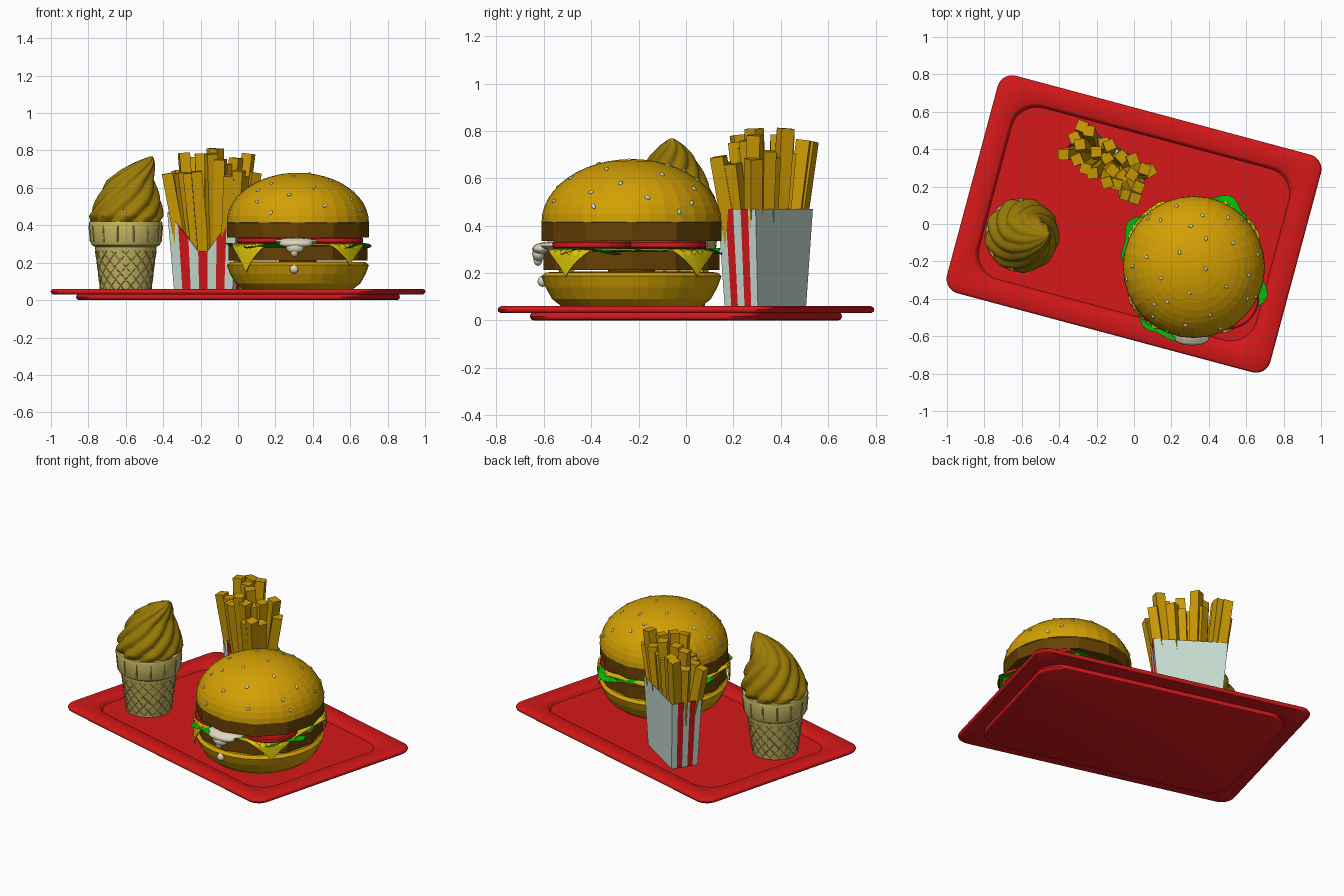
import bpy, bmesh, math, random
from math import sin, cos, pi, tau
from mathutils import Vector, Matrix

random.seed(4)
if "Cube" in bpy.data.objects:
    bpy.data.objects.remove(bpy.data.objects["Cube"])


def material(name, r, g, b):
    m = bpy.data.materials.new(name)
    m.use_nodes = True
    m.diffuse_color = (r, g, b, 1)
    m.node_tree.nodes["Principled BSDF"].inputs["Base Color"].default_value = (r, g, b, 1)
    return m


RED = material("red", .67, .009, .01)
BUN = material("golden_bun", .65, .35, .001)
FRY = material("fried_gold", .60, .32, .001)
SWIRL = material("caramel_ice", .33, .2, .002)
WAFER = material("wafer", .57, .47, .12)
MEAT = material("meat_brown", .135, .053, .001)
GREEN = material("lettuce_green", .001, .48, .003)
CHEESE = material("cheese_yellow", .77, .61, .002)
PALE = material("pale_card", .58, .73, .65)
CREAM = material("cream", .74, .69, .52)


def finish(name, bm, *mats, smooth=None):
    bmesh.ops.recalc_face_normals(bm, faces=bm.faces)
    me = bpy.data.meshes.new(name)
    bm.to_mesh(me)
    bm.free()
    ob = bpy.data.objects.new(name, me)
    bpy.context.collection.objects.link(ob)
    for m in mats:
        me.materials.append(m)
    if smooth:
        bpy.ops.object.select_all(action='DESELECT')
        ob.select_set(True)
        bpy.context.view_layer.objects.active = ob
        bpy.ops.object.shade_smooth_by_angle(angle=math.radians(smooth))
    return ob


def loft(name, rings, mat, smooth=None):
    """Skin a stack of equal closed rings and cap both ends."""
    bm = bmesh.new()
    loops = [[bm.verts.new(p) for p in ring] for ring in rings]
    for a, b in zip(loops, loops[1:]):
        for i in range(len(a)):
            j = (i + 1) % len(a)
            bm.faces.new((a[i], a[j], b[j], b[i]))
    bm.faces.new(loops[0])
    bm.faces.new(loops[-1])
    return finish(name, bm, mat, smooth=smooth)


def circle(x, y, r, z, n):
    return [(x + r * cos(tau * i / n), y + r * sin(tau * i / n), z) for i in range(n)]


def lathe(name, x, y, profile, n, mat, smooth=None):
    return loft(name, [circle(x, y, r, z, n) for r, z in profile], mat, smooth)


def thicken(ob, t):
    mod = ob.modifiers.new("thickness", 'SOLIDIFY')
    mod.thickness = t


# Tray: rounded rectangles stepped from the foot, around the rim, into the well
def tray_ring(inset, z, radius):
    hw, hh = .895 - inset - radius, .602 - inset - radius
    turn = Matrix.Rotation(math.radians(-15), 3, 'Z')
    ring = []
    for k, (sx, sy) in enumerate(((1, 1), (-1, 1), (-1, -1), (1, -1))):
        for i in range(9):
            a = (k + i / 8) * pi / 2
            ring.append(turn @ Vector((sx * hw + radius * cos(a), sy * hh + radius * sin(a), z)))
    return ring


loft("tray", [tray_ring(*p) for p in (
    (.115, 0, .13), (.104, .005, .14), (.10, .016, .14), (.104, .031, .14),
    (.01, .031, .075), (.002, .038, .08), (0, .046, .08), (.003, .054, .08), (.012, .06, .075),
    (.11, .06, .14), (.117, .055, .14), (.128, .035, .14))], RED, 40)

# Burger: buns and patties
BX, BY = .32, -.23
lathe("bottom_bun", BX, BY, ((.24, .035), (.29, .055), (.335, .09), (.363, .14),
                             (.38, .187), (.362, .203), (.2, .207)), 32, BUN)
lathe("patty_spacer", BX, BY, ((.1, .2), (.1, .22)), 12, MEAT)
lathe("lower_patty", BX, BY, ((.372, .213), (.372, .29)), 12, MEAT)
lathe("upper_patty", BX, BY, ((.38, .335), (.38, .415)), 12, MEAT)
dome = [(.36, .411)] + [(.38 * cos(i * pi / 24), .415 + .266 * sin(i * pi / 24)) for i in range(12)]
lathe("top_bun", BX, BY, dome + [(.01, .681)], 32, BUN)

# Cheese slice: a square whose corners fold down over the patty, lower on one side
bm = bmesh.new()
bmesh.ops.create_grid(bm, x_segments=28, y_segments=28, size=.35)
for v in bm.verts:
    r = v.co.xy.length
    drop = max(0, r - .385)
    k = .388 / r if drop else 1
    sag = 1.35 if v.co.x < 0 else 1
    v.co = (BX + v.co.x * k, BY + v.co.y * k, .296 - drop * sag)
thicken(finish("cheese_slice", bm, CHEESE), .006)

# Lettuce: wavy four-lobed leaf
leaf = []
for f in (.3, .7, .88, 1):
    ring = []
    for i in range(72):
        a = tau * i / 72
        r = f * (.378 + .038 * cos(4 * (a - pi / 3)) + .014 * sin(13 * a))
        ring.append((BX + r * cos(a), BY + r * sin(a), .303 + f ** 6 * (.014 * sin(9 * a) - .012)))
    leaf.append(ring)
loft("lettuce", leaf, GREEN)

# Tomato slices, the front left one sliding outwards
for i, (sx, sy) in enumerate(((.9, .9), (-.95, .85), (-.95, -.9), (1.08, -1))):
    lathe(f"tomato_slice_{i + 1}", BX + .168 * sx, BY + .165 * sy,
          ((.16, .304), (.168, .31), (.168, .329), (.16, .335)), 28, RED)


def blobs(name, items, mat):
    bm = bmesh.new()
    for pos, size, rot in items:
        bmesh.ops.create_icosphere(bm, subdivisions=2, radius=1, matrix=Matrix.LocRotScale(
            Vector(pos), rot, Vector(size)))
    finish(name, bm, mat, smooth=60)


# Sauce spilling over the front, narrowing to a drip
blobs("sauce", [((.31, -.56, .314), (.12, .08, .02), None),
                ((.31, -.612, .302), (.095, .038, .024), None),
                ((.305, -.622, .28), (.05, .028, .032), None),
                ((.302, -.625, .258), (.022, .02, .028), None),
                ((.3, -.605, .165), (.024, .022, .024), None)], CREAM)

# Sesame seeds scattered evenly over the dome
seeds = []
for i in range(30):
    a = i * 2.4 + random.uniform(-.3, .3)
    t = math.asin(1 - .85 * (i + .5) / 30)
    d = Vector((cos(t) * cos(a), cos(t) * sin(a), sin(t)))
    pos = Vector((BX, BY, .415)) + Vector((d.x * .38, d.y * .38, d.z * .266))
    normal = Vector((d.x / .38, d.y / .38, d.z / .266))
    spin = Matrix.Rotation(random.uniform(0, tau), 3, 'Z').to_quaternion()
    seeds.append((pos, (.013, .008, .006), normal.to_track_quat('Z', 'Y') @ spin))
blobs("sesame_seeds", seeds, PALE)

# Ice cream cup
CX, CY = -.6, -.06
lathe("wafer_cup", CX, CY, ((.134, .035), (.165, .285), (.182, .295), (.188, .31), (.197, .41),
                            (.193, .42), (.18, .42)), 40, WAFER, 30)


def wire(name, paths, depth, mat):
    cu = bpy.data.curves.new(name, 'CURVE')
    cu.dimensions = '3D'
    cu.bevel_depth = depth
    cu.bevel_resolution = 0
    for path in paths:
        sp = cu.splines.new('POLY')
        sp.points.add(len(path) - 1)
        for p, q in zip(sp.points, path):
            p.co = (*q, 1)
    cu.materials.append(mat)
    bpy.context.collection.objects.link(bpy.data.objects.new(name, cu))


def cup_line(a0, a1, r0, r1, z0, z1, n=10):
    pts = []
    for i in range(n + 1):
        f = i / n
        a, r = a0 + (a1 - a0) * f, r0 + (r1 - r0) * f
        pts.append((CX + r * cos(a), CY + r * sin(a), z0 + (z1 - z0) * f))
    return pts


wire("wafer_lattice", [cup_line(tau * i / 16, tau * i / 16 + s * 1.3, .135, .163, .045, .265)
                       for i in range(16) for s in (1, -1)], .003, WAFER)
wire("wafer_ribs", [cup_line(tau * i / 14, tau * i / 14, .188, .196, .31, .4, 1)
                    for i in range(14)], .004, WAFER)

# Ice cream: grooved sections that twist and lean towards the tip
rings = []
sections = ((-.6, .185, .415), (-.598, .2, .45), (-.587, .181, .52), (-.581, .156, .58),
            (-.574, .127, .64), (-.535, .09, .7), (-.495, .05, .74), (-.465, .014, .765))
for (x0, r0, z0), (x1, r1, z1) in zip(sections, sections[1:]):
    for j in range(4):
        f = j / 4
        x, r, z = x0 + (x1 - x0) * f, r0 + (r1 - r0) * f, z0 + (z1 - z0) * f
        ring = []
        for i in range(108):
            a = tau * i / 108
            ridge = abs(sin(4.5 * (a - (z - .415) * 6)))
            rr = r * (.88 + .13 * ridge)
            ring.append((x + rr * cos(a), CY + rr * sin(a), z))
        rings.append(ring)
rings.append(circle(-.465, CY, .01, .767, 108))
loft("ice_cream_swirl", rings, SWIRL, 50)

# Fries carton, in a frame turned so its plain back faces normal N
ORIGIN = Vector((-.14, .335, 0))
N = Vector((cos(math.radians(57)), sin(math.radians(57)), 0))
T = Vector((-N.y, N.x, 0))
UP = Vector((0, 0, 1))


def carton_point(u, v, z):
    f = (z - .035) / .435
    return ORIGIN + T * u * (.185 + .037 * f) + N * v * (.083 + .012 * f) + UP * z


bm = bmesh.new()


def panel(start, end, heights):
    """Wall split into upright stripes, alternating pale and red."""
    n = len(heights) - 1
    ends = [Vector(start).lerp(Vector(end), i / n) for i in range(n + 1)]
    low = [bm.verts.new(carton_point(*p, .035)) for p in ends]
    top = [bm.verts.new(carton_point(*p, h)) for p, h in zip(ends, heights)]
    for i in range(n):
        bm.faces.new((low[i], low[i + 1], top[i + 1], top[i])).material_index = i % 2


panel((1, 1), (-1, 1), (.47, .47))
panel((-1, 1), (-1, -1), (.47,) * 6)
panel((-1, -1), (1, -1), (.47, .4, .33, .26, .26, .33, .4, .47))
panel((1, -1), (1, 1), (.47,) * 6)
bm.faces.new([bm.verts.new(carton_point(u, v, .036)) for u, v in ((1, 1), (-1, 1), (-1, -1), (1, -1))])
bmesh.ops.remove_doubles(bm, verts=bm.verts, dist=.0005)
thicken(finish("fries_carton", bm, PALE, RED), .006)

# Fries: square sticks fanning out of the carton
bm = bmesh.new()
for i in range(8):
    for j in (-1, 0, 1):
        u = max(-1, min(1, (i - 3.5) / 3.5 + random.uniform(-.1, .1)))
        v = max(-1, min(1, j + random.uniform(-.25, .25)))
        base = ORIGIN + T * u * .135 + N * v * .02 + UP * .06
        tip = ORIGIN + T * u * .225 + N * v * .09 + UP * (random.uniform(.69, .82) - .04 * abs(u))
        tip.y -= .01
        axis = tip - base
        spin = Matrix.Rotation(random.uniform(0, pi / 2), 4, 'Z')
        pose = Matrix.Translation((base + tip) / 2) @ axis.to_track_quat('Z', 'Y').to_matrix().to_4x4()
        bmesh.ops.create_cube(bm, size=1, matrix=pose @ spin @ Matrix.Diagonal((.058, .058, axis.length, 1)))
finish("fries", bm, FRY)
